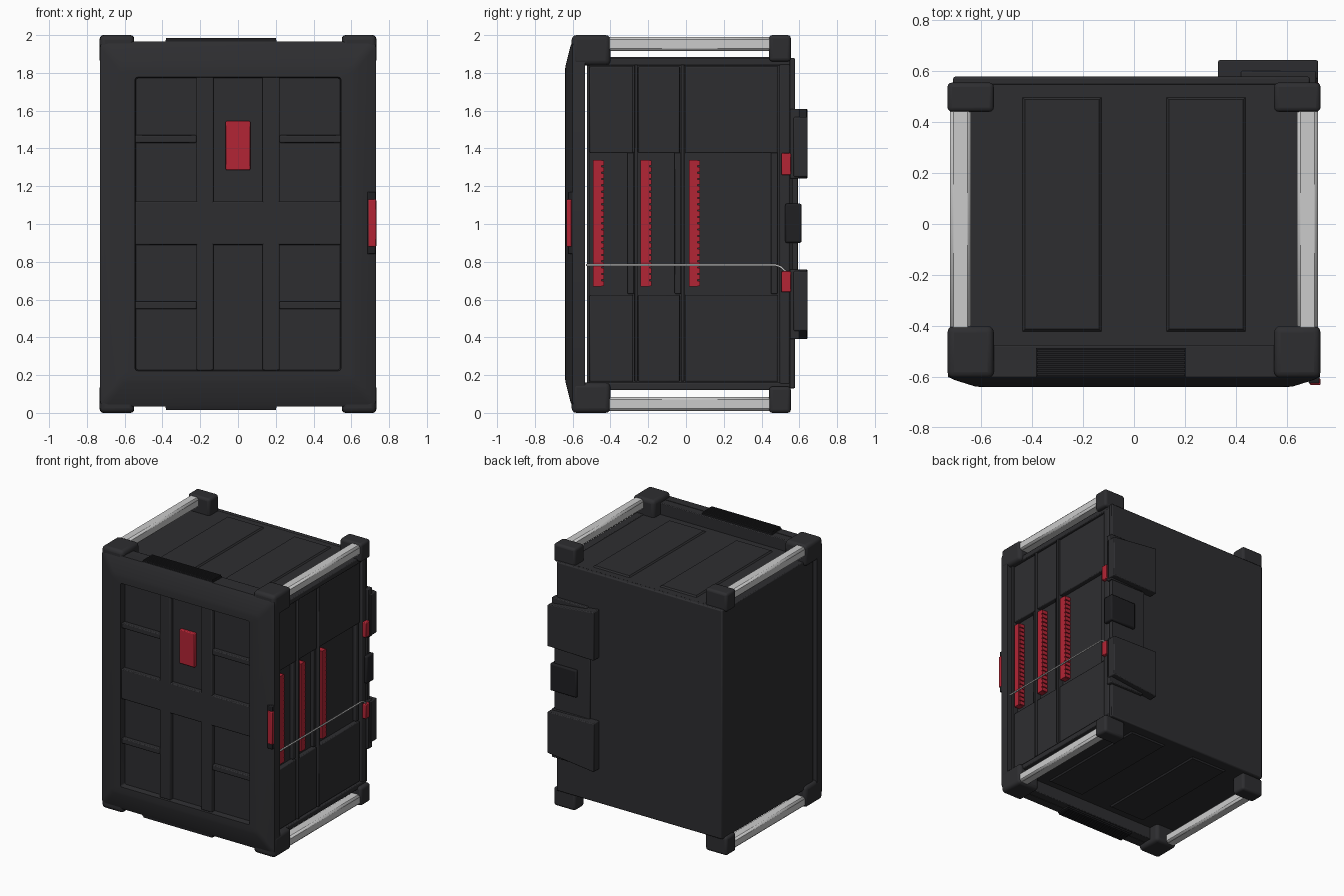
import bpy, bmesh, math

if "Cube" in bpy.data.objects:
    bpy.data.objects.remove(bpy.data.objects["Cube"])


def material(name, r, g, b):
    m = bpy.data.materials.new(name)
    m.diffuse_color = (r, g, b, 1)
    m.use_nodes = True
    m.node_tree.nodes["Principled BSDF"].inputs["Base Color"].default_value = m.diffuse_color
    return m


DARK = material("dark_shell", 0.027, 0.027, 0.03)
BLACK = material("black_trim", 0.014, 0.014, 0.016)
RED = material("red_accent", 0.45, 0.018, 0.035)
STEEL = material("light_metal", 0.62, 0.62, 0.64)


def finish(bm, name, mat, bevel=0.0, segs=2):
    bmesh.ops.recalc_face_normals(bm, faces=bm.faces)
    me = bpy.data.meshes.new(name)
    bm.to_mesh(me)
    bm.free()
    ob = bpy.data.objects.new(name, me)
    bpy.context.collection.objects.link(ob)
    me.materials.append(mat)
    if bevel:
        mod = ob.modifiers.new("bevel", "BEVEL")
        mod.width, mod.segments = bevel, segs
    return ob


def box(name, x, y, z, mat=DARK, bevel=0.0, segs=2):
    """Box from (min, max) ranges on each axis."""
    bm = bmesh.new()
    bmesh.ops.create_cube(bm, size=1)
    for v in bm.verts:
        v.co = [r[0] if c < 0 else r[1] for c, r in zip(v.co, (x, y, z))]
    return finish(bm, name, mat, bevel, segs)


def flip(z):
    """Mirror a height range about the middle of the case."""
    return (2 - z[1], 2 - z[0])


def both(z):
    return (("upper", z), ("lower", flip(z)))


def loft(name, rings, mat=DARK, bevel=0.0):
    """Skin matching point rings and cap both ends."""
    bm = bmesh.new()
    loops = [[bm.verts.new(p) for p in ring] for ring in rings]
    n = len(loops[0])
    for a, b in zip(loops, loops[1:]):
        for i in range(n):
            bm.faces.new((a[i], a[(i + 1) % n], b[(i + 1) % n], b[i]))
    bm.faces.new(loops[0])
    bm.faces.new(loops[-1])
    return finish(bm, name, mat, bevel)


def rect(w, h, y, r):
    """Rounded rectangle ring facing the front, centred at z = 1."""
    pts = []
    for cx, cz, start in ((1, 1, 0), (-1, 1, 90), (-1, -1, 180), (1, -1, 270)):
        for k in range(4):
            a = math.radians(start + 30 * k)
            pts.append((cx * (w - r) + r * math.cos(a), y,
                        1 + cz * (h - r) + r * math.sin(a)))
    return pts


# front cover: sloped rim with a sunken panel
loft("front_cover", [rect(.73, .965, -.535, .03), rect(.73, .965, -.60, .03),
                     rect(.705, .94, -.612, .03), rect(.625, .84, -.637, .03),
                     rect(.60, .82, -.64, .03), rect(.545, .777, -.64, .012),
                     rect(.54, .772, -.595, .012)])
# ribs dividing the sunken panel into pockets
box("cross_rib", (-.545, .545), (-.63, -.59), (.89, 1.12), bevel=.006)
for s in (-1, 1):
    box("upright_rib", sorted((s * .13, s * .22)), (-.63, -.59), (.225, 1.78), bevel=.006)
    for z in ((1.43, 1.47), (.55, .59)):
        box("thin_rib", sorted((s * .22, s * .545)), (-.628, -.59), z, bevel=.006)
box("front_button", (-.065, .065), (-.618, -.59), (1.285, 1.545), RED, .006)

# cover latch on the right edge
box("latch_base", (.685, .728), (-.626, -.598), (.84, 1.17), BLACK, .005)
box("latch_button", (.69, .732), (-.632, -.605), (.88, 1.13), RED, .005)

# ledges joining cover and body, with vent slats
for tag, z in both((1.84, 1.962)):
    box(tag + "_ledge", (-.69, .69), (-.54, -.475), z, bevel=.005)
for tag, z in both((1.955, 1.974)):
    box(tag + "_vent_base", (-.385, .205), (-.60, -.487), z, BLACK)
for tag, z in both((1.965, 1.984)):
    for i in range(7):
        y = -.597 + i * .0158
        box(tag + "_vent_slat", (-.38, .20), (y, y + .010), z, BLACK)

# main body and rear plate
box("body_core", (-.71, .655), (-.525, .56), (.13, 1.875), bevel=.006)
box("rear_plate", (-.71, .69), (.545, .578), (.13, 1.878), bevel=.008)

# raised panels on roof and floor
for s in (-1, 1):
    for tag, e, b in (("roof", 1.885, 1.872), ("floor", .12, .133)):
        rings = []
        for z, g in ((b, 0), (e, .012)):
            rings.append([(s * (.125 + g), -.425 + g, z), (s * (.44 - g), -.425 + g, z),
                          (s * (.44 - g), .50 - g, z), (s * (.125 + g), .50 - g, z)])
        loft(tag + "_panel", rings)

# corner blocks and grip bars
for s in (-1, 1):
    for tag, z in both((1.84, 2.0)):
        box(tag + "_front_corner", sorted((s * .55, s * .732)), (-.605, -.40), z, bevel=.025, segs=3)
    for tag, z in both((1.86, 2.0)):
        box(tag + "_rear_corner", sorted((s * .55, s * .732)), (.44, .555), z, bevel=.018, segs=3)
    for tag, z in both((1.915, 1.99)):
        box(tag + "_grip_bar", sorted((s * .64, s * .722)), (-.42, .46), z, STEEL, .014, 1)

# right side frame
for tag, z in both((1.84, 1.88)):
    box(tag + "_side_rail", (.64, .70), (-.525, .55), z, bevel=.006)
box("side_front_rail", (.64, .70), (-.525, -.512), (.15, 1.85))
box("side_rear_rail", (.64, .70), (.495, .55), (.15, 1.85), bevel=.008)
for y in (-.265, -.018):
    box("side_divider", (.64, .70), (y - .009, y + .009), (.165, 1.845), bevel=.005)
for tag, z in both((1.375, 1.835)):
    for y in ((-.51, -.28), (-.253, -.033), (-.003, .485)):
        box(tag + "_side_panel", (.64, .69), y, z, bevel=.006)

# window rails in the recessed middle band
for y in ((-.31, -.274), (-.06, -.027), (.45, .485)):
    box("window_rail", (.64, .682), y, (.63, 1.38), bevel=.005)

# red toothed strips
for y in (-.493, -.24, .015):
    box("red_strip", (.64, .70), (y, y + .046), (.67, 1.34), RED)
    for i in range(20):
        z = .672 + i * .0335
        box("strip_tooth", (.65, .698), (y + .044, y + .058), (z, z + .027), RED)

# thin wire across the side
cu = bpy.data.curves.new("side_wire", "CURVE")
cu.dimensions = "3D"
cu.bevel_depth, cu.bevel_resolution = .006, 1
path = [(-.53, .782), (.475, .782), (.50, .774), (.54, .738)]
sp = cu.splines.new("POLY")
sp.points.add(len(path) - 1)
for p, (y, z) in zip(sp.points, path):
    p.co = (.71, y, z, 1)
cu.materials.append(STEEL)
bpy.context.collection.objects.link(bpy.data.objects.new("side_wire", cu))

# rear hinges: base, flaring outer leaf and red clip
for tag, s in (("upper", 1), ("lower", -1)):
    h = lambda d: 1 + s * d
    box(tag + "_hinge_base", (.42, .715), (.55, .60), sorted((h(.24), h(.61))), bevel=.006)
    loft(tag + "_hinge_leaf", [[(.722, y, h(.25)), (.722, y, h(.565)),
                                (.33, y, h(.61)), (.33, y, h(.24))]
                               for y in (.57, .643)], bevel=.006)
    box(tag + "_red_clip", (.68, .726), (.505, .555),
        (1.26, 1.375) if s > 0 else (.64, .75), RED, .005)

# rear centre plate and catch
box("hinge_plate", (.40, .70), (.56, .592), (.75, 1.25), bevel=.005)
box("centre_catch", (.50, .722), (.525, .612), (.90, 1.108), BLACK, .01)

for ob in bpy.context.scene.objects:
    ob.select_set(ob.type == "MESH")
    if ob.type == "MESH":
        bpy.context.view_layer.objects.active = ob
bpy.ops.object.shade_smooth_by_angle(angle=math.radians(30))
